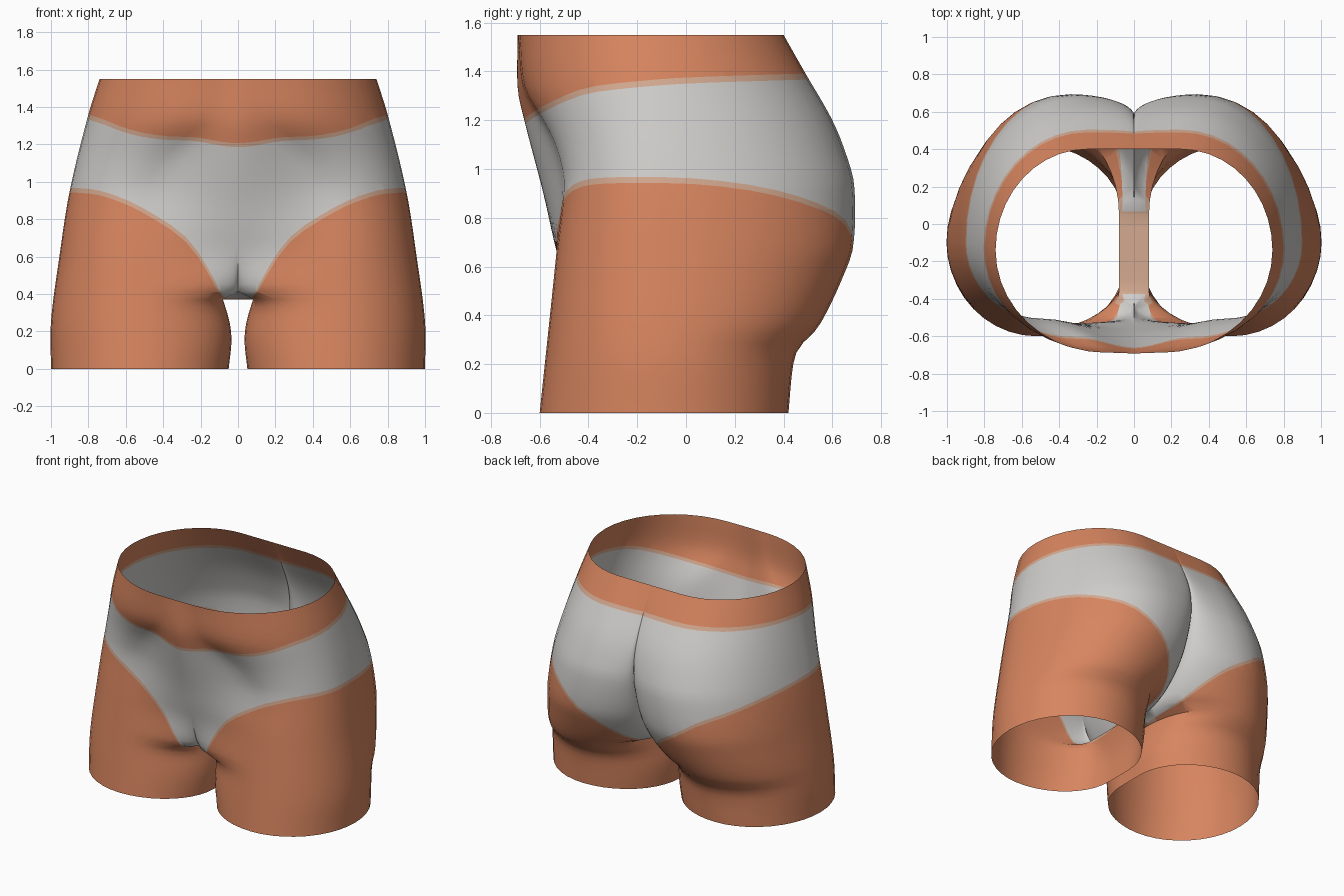
import bpy, bmesh, math

if "Cube" in bpy.data.objects:
    bpy.data.objects.remove(bpy.data.objects["Cube"])

CROTCH, TOP = 0.37, 1.55

# Body measurements as (height, value) profiles
OUTER_X = [(0, 1.0), (.25, 1.0), (.6, .955), (.95, .90), (1.36, .80), (1.55, .74)]
WIDEST_Y = [(0, -.10), (.95, -.10), (1.55, -.14)]
FRONT_X = [(0, .52), (.67, .52), (.95, .50), (1.1, .42), (1.2, .33), (1.33, .2), (1.55, .15)]
FRONT_Y = [(0, -.6), (.67, -.53), (.95, -.505), (1.1, -.54), (1.2, -.59), (1.33, -.665), (1.55, -.688)]
BACK_X = [(0, .52), (.35, .48), (.6, .40), (.9, .32), (1.2, .26), (1.55, .25)]
BACK_Y = [(0, .42), (.2, .44), (.27, .465), (.33, .525), (.4, .57), (.55, .64), (.68, .685),
          (.93, .69), (1.05, .66), (1.2, .60), (1.4, .485), (1.55, .40)]
MID_FRONT_Y = [(0, -.2), (.3, -.26), (.37, -.36), (.42, -.43), (.5, -.48), (.66, -.53),
               (.9, -.585), (1.2, -.663), (1.33, -.69), (1.55, -.69)]
MID_BACK_Y = [(0, 0), (.37, .05), (.45, .22), (.55, .36), (.7, .48), (.9, .565),
              (1.05, .585), (1.2, .56), (1.4, .475), (1.55, .40)]
INNER_X = [(0, .05), (.15, .035), (.25, .045), (.37, .08)]

# Garment edges: waistband height by depth, leg openings by distance from the middle
WAIST = [(-.69, 1.19), (-.66, 1.21), (-.6, 1.25), (-.5, 1.30), (-.4, 1.335),
         (-.2, 1.36), (0, 1.375), (.5, 1.392)]
LEG_FRONT = [(.08, .355), (.1, .40), (.2, .58), (.3, .70), (.4, .77), (.5, .83),
             (.6, .88), (.75, .93), (.9, .945)]
LEG_BACK = [(.06, .355), (.12, .45), (.25, .58), (.4, .68), (.55, .78), (.7, .845), (.9, .94)]


def curve(pts, t):
    """Smooth interpolation through the points of a profile."""
    if t <= pts[0][0]:
        return pts[0][1]
    if t >= pts[-1][0]:
        return pts[-1][1]
    i = next(k for k in range(len(pts) - 1) if t <= pts[k + 1][0])

    def slope(k):
        a, b = pts[max(k - 1, 0)], pts[min(k + 1, len(pts) - 1)]
        return (b[1] - a[1]) / (b[0] - a[0])
    (x0, y0), (x1, y1) = pts[i], pts[i + 1]
    h = x1 - x0
    s = (t - x0) / h
    return ((2*s**3 - 3*s*s + 1) * y0 + (s**3 - 2*s*s + s) * h * slope(i)
            + (3*s*s - 2*s**3) * y1 + (s**3 - s*s) * h * slope(i + 1))


def smooth(a, b, t):
    t = min(max((t - a) / (b - a), 0), 1)
    return t * t * (3 - 2 * t)


Q = 10       # steps per quarter of the half outline
INNER = 6    # steps along the inner thigh


def half_outline(z):
    """Right half of the section, from front middle round the hip to back middle."""
    x0 = curve(INNER_X, z) if z <= CROTCH + 1e-6 else 0
    X, yw = curve(OUTER_X, z), curve(WIDEST_Y, z)
    xf, yF = curve(FRONT_X, z), curve(FRONT_Y, z)
    xb, yB = curve(BACK_X, z), curve(BACK_Y, z)
    yf, yb = curve(MID_FRONT_Y, z), curve(MID_BACK_Y, z)
    w = smooth(.45, .75, z)
    ang = [math.pi / 2 * i / Q for i in range(Q + 1)]
    pts = []
    for a in reversed(ang):                       # front middle to front of thigh
        s = math.sin(a)
        k = (1 - w) * (1 - math.cos(a)) + w * s * s * (3 - 2 * s)
        pts.append((xf - (xf - x0) * s, yF + (yf - yF) * k, z))
    for a in ang[1:]:                             # front of thigh to hip
        pts.append((xf + (X - xf) * math.sin(a), yw + (yF - yw) * math.cos(a), z))
    for a in ang[1:]:                             # hip to buttock
        pts.append((xb + (X - xb) * math.cos(a), yw + (yB - yw) * math.sin(a), z))
    for a in ang[1:]:                             # buttock to cleft
        pts.append((xb - (xb - x0) * math.sin(a), yB + (yb - yB) * (1 - math.cos(a)), z))
    if z <= CROTCH + 1e-6:                        # inner thigh closes the leg
        pts += [(x0, yb + (yf - yb) * i / INNER, z) for i in range(1, INNER)]
    return pts


bm = bmesh.new()
leg_z = [CROTCH * i / 9 for i in range(10)]
hip_z = [CROTCH + (TOP - CROTCH) * i / 28 for i in range(1, 29)]
N = 4 * Q + 1
crotch_rings, first_hip = [], []
for side in (1, -1):
    legs = [[bm.verts.new((side * x, y, z)) for x, y, z in half_outline(h)] for h in leg_z]
    hips = [[bm.verts.new((side * x, y, z)) for x, y, z in half_outline(h)] for h in hip_z]
    # Closed leg tubes
    for a, b in zip(legs, legs[1:]):
        n = len(a)
        for i in range(n):
            j = (i + 1) % n
            bm.faces.new((a[i], a[j], b[j], b[i])[::side])
    # Hip half shell
    rows = [legs[-1][:N]] + hips
    for a, b in zip(rows, rows[1:]):
        for i in range(N - 1):
            bm.faces.new((a[i], a[i + 1], b[i + 1], b[i])[::side])
    crotch_rings.append(legs[-1][N - 1:] + legs[-1][:1])
    first_hip.append(hips[0])

# Crotch strip between the legs
r, l = crotch_rings
for i in range(INNER):
    bm.faces.new((r[i], r[i + 1], l[i + 1], l[i]))
bm.faces.new((r[-1], first_hip[0][0], l[-1]))
bm.faces.new((l[0], first_hip[0][-1], r[0]))
bmesh.ops.remove_doubles(bm, verts=bm.verts, dist=1e-4)


def waist_edge(p):
    return curve(WAIST, p.y) - p.z


def leg_edge(p):
    x, k = abs(p.x), smooth(-.3, .15, p.y)
    return p.z - (1 - k) * curve(LEG_FRONT, x) - k * curve(LEG_BACK, x)


# Cut the garment edges and their hems into the surface
HEM = .025
for field in (waist_edge, leg_edge):
    for level in (0, HEM):
        new = []
        for e in list(bm.edges):
            a, b = (field(v.co) - level for v in e.verts)
            if a * b < 0 and min(abs(a), abs(b)) > 1e-4:
                new.append(bmesh.utils.edge_split(e, e.verts[0], a / (a - b))[1])
        bmesh.ops.connect_verts(bm, verts=new)

# Colour skin, cloth and hem
for f in bm.faces:
    c = f.calc_center_median()
    d = min(waist_edge(c), leg_edge(c))
    f.material_index = 0 if d < 0 else (2 if d < HEM else 1)
    f.smooth = True
bmesh.ops.recalc_face_normals(bm, faces=bm.faces)

mesh = bpy.data.meshes.new("hips")
bm.to_mesh(mesh)
bm.free()
for name, col in (("skin", (.68, .235, .115)), ("cloth", (.63, .62, .60)), ("hem", (.66, .40, .28))):
    m = bpy.data.materials.new(name)
    m.diffuse_color = (*col, 1)
    m.use_nodes = True
    m.node_tree.nodes["Principled BSDF"].inputs["Base Color"].default_value = m.diffuse_color
    mesh.materials.append(m)
obj = bpy.data.objects.new("hips", mesh)
bpy.context.collection.objects.link(obj)
bpy.context.view_layer.objects.active = obj
obj.select_set(True)
bpy.ops.object.shade_smooth_by_angle(angle=math.radians(50))
